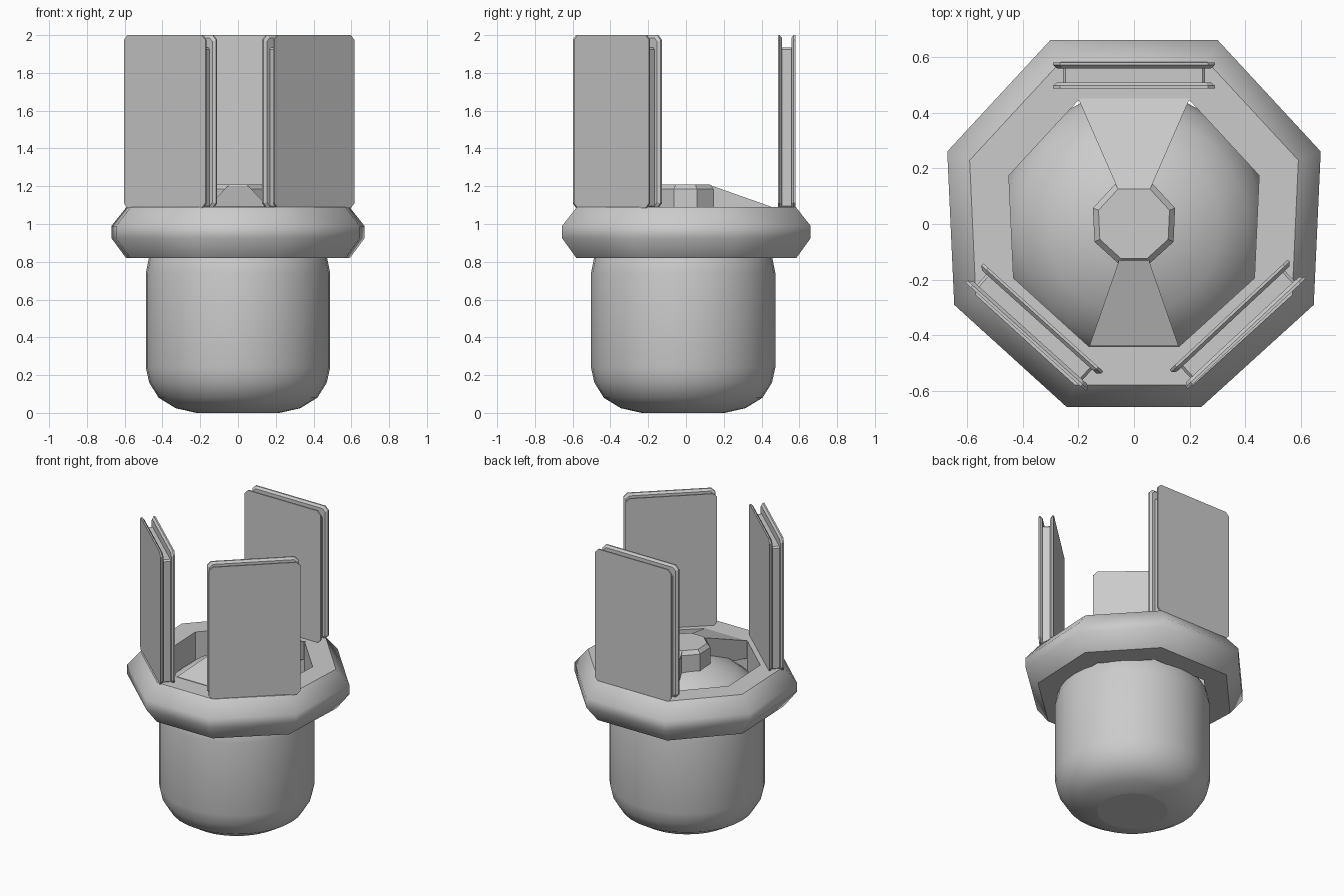
import bpy, bmesh, math
from mathutils import Matrix, Vector

cube = bpy.data.objects.get("Cube")
if cube:
    bpy.data.objects.remove(cube)

grey = bpy.data.materials.new("plain_grey")
grey.use_nodes = True
COLOUR = (0.6, 0.6, 0.6, 1)
grey.diffuse_color = COLOUR
grey.node_tree.nodes["Principled BSDF"].inputs["Base Color"].default_value = COLOUR

# Half outline of the irregular octagon, mirrored into a full loop
HALF = [(0.30, 0.66), (0.67, 0.26), (0.645, -0.29), (0.242, -0.656)]
OCTAGON = HALF + [(-x, y) for x, y in reversed(HALF)]


def finish(name, bm):
    bmesh.ops.recalc_face_normals(bm, faces=bm.faces)
    mesh = bpy.data.meshes.new(name)
    bm.to_mesh(mesh)
    bm.free()
    mesh.materials.append(grey)
    obj = bpy.data.objects.new(name, mesh)
    bpy.context.collection.objects.link(obj)
    return obj


def loft(name, loops, closed=False, smooth=()):
    """Skin a list of vertex loops; cap the ends unless closed."""
    bm = bmesh.new()
    rings = [[bm.verts.new(p) for p in loop] for loop in loops]
    n = len(rings[0])
    pairs = list(zip(rings, rings[1:] + rings[:1]))
    for k, (a, b) in enumerate(pairs if closed else pairs[:-1]):
        for i in range(n):
            j = (i + 1) % n
            face = bm.faces.new((a[i], a[j], b[j], b[i]))
            face.smooth = k in smooth
    if not closed:
        bm.faces.new(rings[0])
        bm.faces.new(rings[-1])
    return finish(name, bm)


def octagon_loop(scale, z):
    return [(x * scale, y * scale, z) for x, y in OCTAGON]


def circle_loop(r, z, n=32, cy=-0.015):
    return [(r * math.cos(2 * math.pi * i / n), cy + r * math.sin(2 * math.pi * i / n), z)
            for i in range(n)]


# Rounded body with a domed top
profile = [(0.22, 0), (0.33, 0.025), (0.42, 0.08), (0.47, 0.16), (0.488, 0.24),
           (0.488, 0.74), (0.47, 0.83), (0.41, 0.93), (0.31, 1.01), (0.16, 1.07), (0.05, 1.085)]
loft("body", [circle_loop(r, z) for r, z in profile], smooth=range(len(profile)))

# Collar: rounded outside, flat top, bottom and inner wall
section = [(0.67, 0.82), (0.885, 0.82), (1, 0.925), (1, 0.99), (0.88, 1.09), (0.67, 1.09)]
loft("collar", [octagon_loop(s, z) for s, z in section], closed=True, smooth=(1, 2, 3))

# Central hub with a chamfered rim
hub = [(0.22, 1.0), (0.22, 1.185), (0.19, 1.21)]
loft("hub", [octagon_loop(s, z) for s, z in hub])


# Sloping spokes that widen from the hub to the collar
def spoke(name, y_in, w_in, y_out, w_out):
    loft(name, [[(-w, y, low), (w, y, low), (w, y, high), (-w, y, high)]
                for y, w, low, high in ((y_in, w_in, 1.0, 1.205), (y_out, w_out, 0.97, 1.092))])


spoke("back_spoke", 0.13, 0.06, 0.45, 0.2)
spoke("front_spoke", -0.12, 0.05, -0.437, 0.16)


# Upright panels: two chamfered plates around a narrower core
def plate_loop(half, cut, bottom, top, y):
    return [(half - cut, y, bottom), (half, y, bottom + cut), (half, y, top - cut),
            (half - cut, y, top), (cut - half, y, top), (-half, y, top - cut),
            (-half, y, bottom + cut), (cut - half, y, bottom)]


def panel(side, x, y, angle):
    place = Matrix.Translation((x, y, 0)) @ Matrix.Rotation(angle, 4, 'Z')
    parts = []
    for label, sign in (("outer", 1), ("inner", -1)):
        loops = [plate_loop(0.276, 0.02, 1.095, 1.986, sign * 0.025),
                 plate_loop(0.29, 0.025, 1.085, 2.0, sign * 0.037),
                 plate_loop(0.29, 0.025, 1.085, 2.0, sign * 0.047)]
        parts.append(loft(f"{side}_{label}_plate", loops))
    core = [plate_loop(0.255, 0.01, 1.085, 1.935, d) for d in (-0.03, 0.03)]
    parts.append(loft(f"{side}_panel_core", core))
    for part in parts:
        part.data.transform(place)


panel("back", 0, 0.533, 0)
panel("front_right", -0.357, -0.37, math.radians(138))
panel("front_left", 0.372, -0.36, math.radians(-137))
